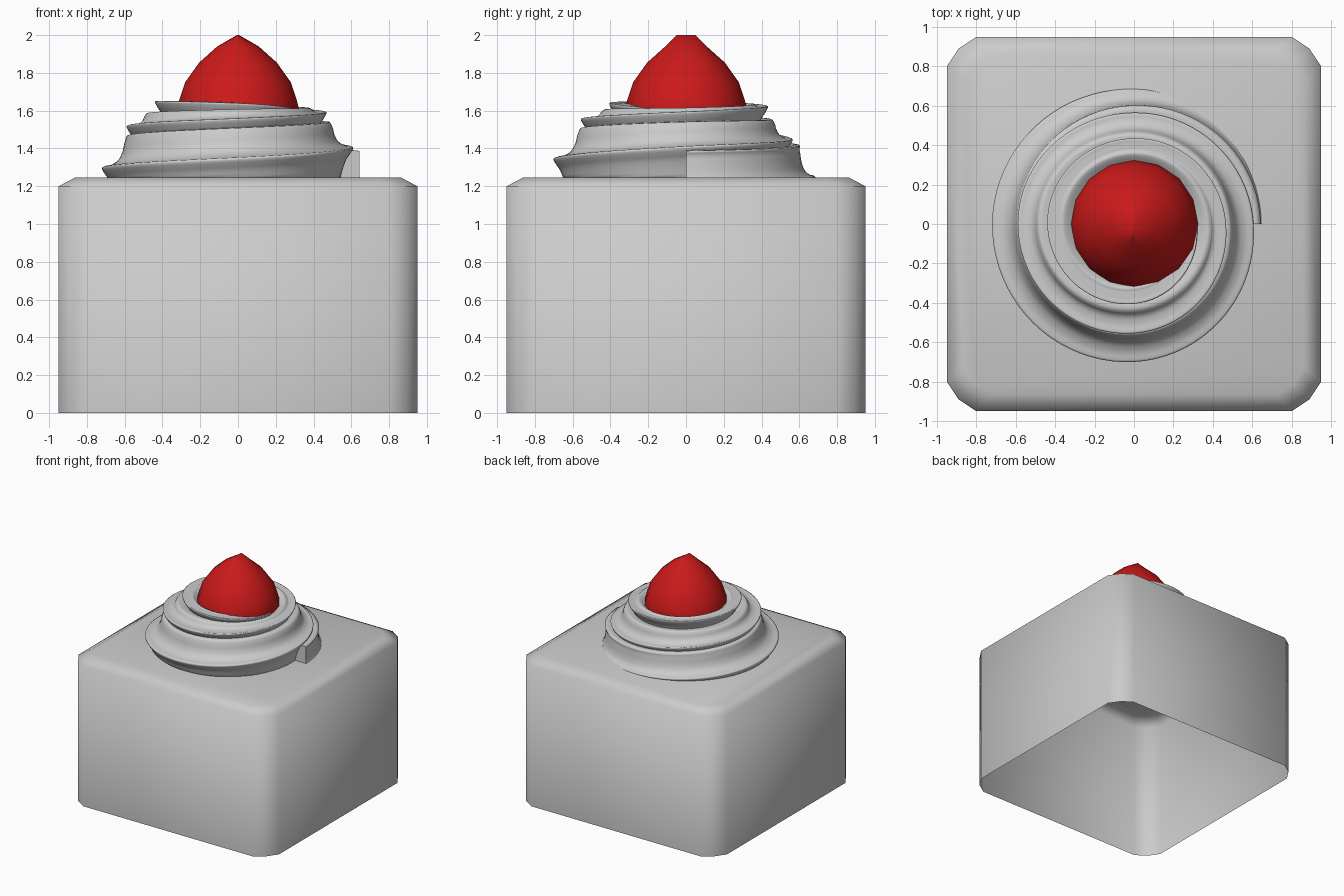
import bpy, bmesh, math

if "Cube" in bpy.data.objects:
    bpy.data.objects.remove(bpy.data.objects["Cube"])


def make_object(name, bm, color=None):
    bmesh.ops.recalc_face_normals(bm, faces=bm.faces)
    mesh = bpy.data.meshes.new(name)
    bm.to_mesh(mesh)
    bm.free()
    for p in mesh.polygons:
        p.use_smooth = True
    ob = bpy.data.objects.new(name, mesh)
    bpy.context.collection.objects.link(ob)
    if color:
        mat = bpy.data.materials.new(name + "_red")
        mat.diffuse_color = color
        mat.use_nodes = True
        mat.node_tree.nodes["Principled BSDF"].inputs["Base Color"].default_value = mat.diffuse_color
        mesh.materials.append(mat)
    return ob


def loft(bm, rings, closed=True):
    rows = [[bm.verts.new(p) for p in ring] for ring in rings]
    for a, b in zip(rows, rows[1:]):
        n = len(a)
        for i in range(n if closed else n - 1):
            j = (i + 1) % n
            bm.faces.new((a[i], a[j], b[j], b[i]))
    return rows


def spline(pts, t):
    # Catmull-Rom through a list of tuples, t measured in points
    i = min(int(t), len(pts) - 2)
    f = t - i
    p = [pts[max(0, min(len(pts) - 1, i + k))] for k in (-1, 0, 1, 2)]
    return [0.5 * (2 * b + (c - a) * f + (2 * a - 5 * b + 4 * c - d) * f * f
                   + (3 * b - a - 3 * c + d) * f ** 3) for a, b, c, d in zip(*p)]


# Cake body: square with rounded corners, chamfered top, open underneath
quarter = [(0.95, 0.8), (0.89, 0.89), (0.8, 0.95)]
outline = []
for k in range(4):
    for x, y in quarter:
        for _ in range(k):
            x, y = -y, x
        outline.append((x, y))
bm = bmesh.new()
rows = loft(bm, [[(x * s, y * s, z) for x, y in outline]
                 for s, z in ((1, 0), (1, 1.2), (0.91, 1.245))])
bm.faces.new(rows[-1])
make_object("cake_body", bm)

# Cream swirl: ridge radius, ridge height, slope width, slope height per quarter turn
path = [(0.675, 1.20, 0.35, 1.0), (0.685, 1.24, 0.65, 0.95), (0.72, 1.29, 0.95, 0.95),
        (0.70, 1.34, 1.0, 0.9), (0.607, 1.40, 0.85, 0.75), (0.565, 1.44, 0.75, 0.6),
        (0.59, 1.51, 0.75, 0.4), (0.555, 1.55, 0.85, 0.3), (0.467, 1.585, 0.6, 0.15),
        (0.435, 1.615, 0.5, 0.08), (0.44, 1.64, 0.5, 0.05), (0.405, 1.63, 0.5, 0.0),
        (0.32, 1.59, 0.4, 0.0)]
under = [(-0.07, -0.17), (-0.055, -0.11), (-0.035, -0.055), (-0.015, -0.025)]
slope = [(0, 0.008), (-0.045, 0.02), (-0.09, 0.05), (-0.115, 0.10), (-0.13, 0.16), (-0.17, 0.19)]
rings = []
steps = 240
for s in range(steps + 1):
    t = s / steps * (len(path) - 1)
    r, z, w, h = spline(path, t)
    a = t * math.pi / 2
    section = [(r + dx, z + dz) for dx, dz in under]
    section += [(r + dx * w, z + max(dz * h, min(dz, 0.008))) for dx, dz in slope]
    last = section[-1]
    section.append((min(last[0], 0.30), last[1] - 0.04))
    section = [spline(section, i / 3) for i in range((len(section) - 1) * 3 + 1)]
    rings.append([(q * math.cos(a), q * math.sin(a), max(v, 1.24)) for q, v in section])
bm = bmesh.new()
rows = loft(bm, rings, closed=False)
# blunt start of the piped strip
cap = [bm.verts.new(v.co) for v in rows[0]]
foot = [bm.verts.new((v.co.x, v.co.y, 1.24)) for v in cap]
for i in range(len(cap) - 1):
    if cap[i].co.z > 1.241 or cap[i + 1].co.z > 1.241:
        bm.faces.new((cap[i], cap[i + 1], foot[i + 1], foot[i]))
make_object("cream_swirl", bm)

# Cherry: faceted dome ending in a short crest along y
sides = 16
profile = [(0.13, 1.32), (0.24, 1.40), (0.30, 1.50), (0.325, 1.60), (0.31, 1.66),
           (0.28, 1.75), (0.205, 1.855), (0.11, 1.94)]
rings = [[(r * math.cos(i * math.tau / sides), r * math.sin(i * math.tau / sides), z)
          for i in range(sides)] for r, z in profile]
rings.append([(0.006 * math.cos(i * math.tau / sides), 0.05 * math.sin(i * math.tau / sides), 2.0)
              for i in range(sides)])
bm = bmesh.new()
rows = loft(bm, rings)
bm.faces.new(rows[0])
bm.faces.new(rows[-1])
make_object("cherry", bm, (0.6, 0.01, 0.01, 1))
